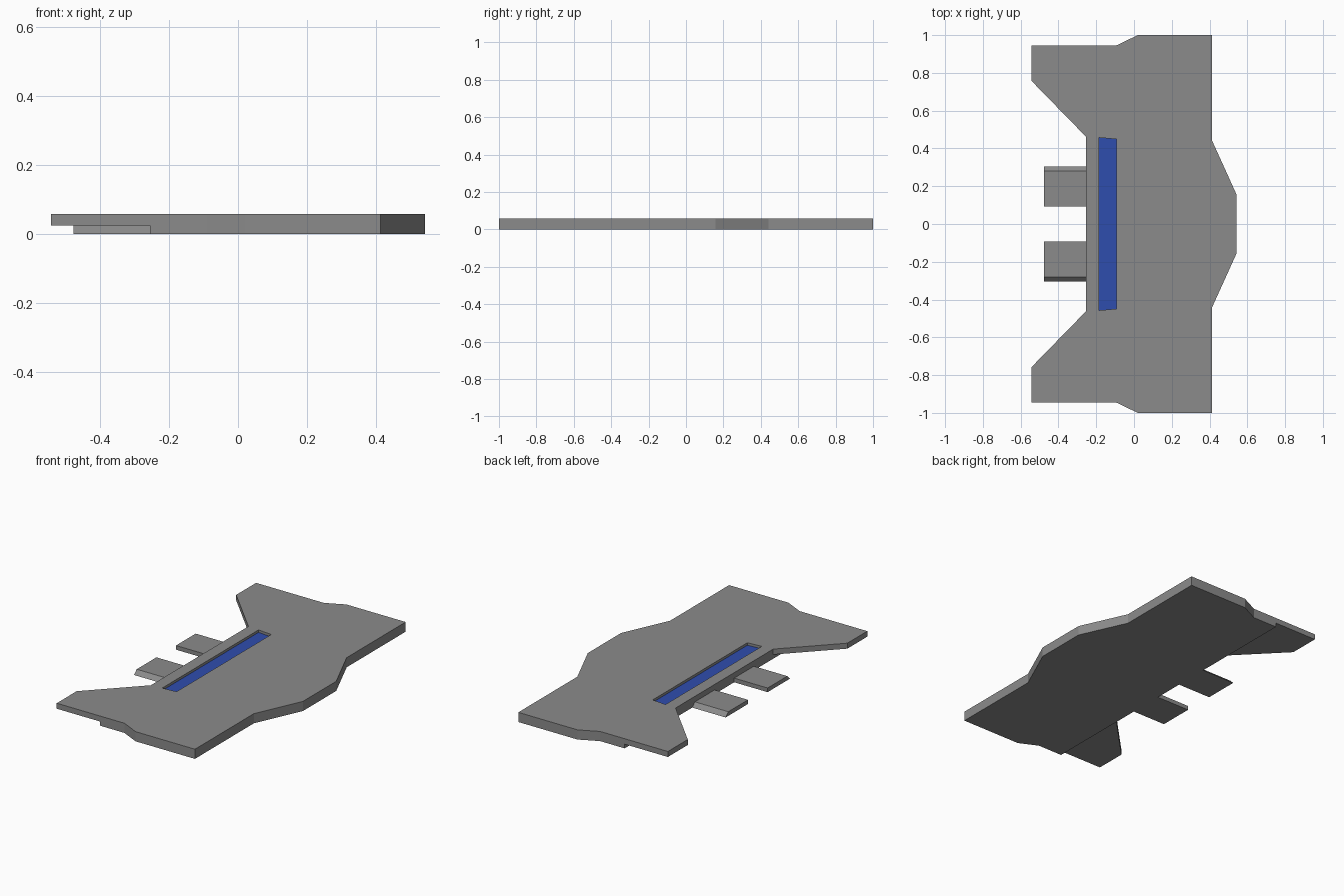
import bpy, bmesh
from mathutils import Vector

if "Cube" in bpy.data.objects:
    bpy.data.objects.remove(bpy.data.objects["Cube"])


def material(name, color):
    mat = bpy.data.materials.new(name)
    mat.diffuse_color = color
    mat.use_nodes = True
    mat.node_tree.nodes["Principled BSDF"].inputs["Base Color"].default_value = mat.diffuse_color
    return mat


def prism(name, profile, offset, mat):
    """Solid made by sweeping a closed 3D profile along an offset."""
    bm = bmesh.new()
    face = bm.faces.new([bm.verts.new(p) for p in profile])
    swept = bmesh.ops.extrude_face_region(bm, geom=[face])["geom"]
    bmesh.ops.translate(bm, vec=Vector(offset),
                        verts=[v for v in swept if isinstance(v, bmesh.types.BMVert)])
    bmesh.ops.recalc_face_normals(bm, faces=bm.faces)
    mesh = bpy.data.meshes.new(name)
    bm.to_mesh(mesh)
    bm.free()
    mesh.materials.append(mat)
    obj = bpy.data.objects.new(name, mesh)
    bpy.context.collection.objects.link(obj)
    return obj


def plate(name, half, z0, z1, mat):
    """Flat plate from the +y half of its outline, mirrored across y = 0."""
    outline = half + [(x, -y) for x, y in reversed(half)]
    return prism(name, [(x, y, z0) for x, y in outline], (0, 0, z1 - z0), mat)


def cut(target, cutter):
    mod = target.modifiers.new("cut", "BOOLEAN")
    mod.operation = "DIFFERENCE"
    mod.solver = "EXACT"
    mod.object = cutter
    bpy.context.view_layer.objects.active = target
    bpy.ops.object.modifier_apply(modifier=mod.name)
    bpy.data.objects.remove(cutter)


TOP, STEP, BACK = 0.058, 0.025, -0.255
grey = material("dark_grey", (0.26, 0.26, 0.26, 1))
blue = material("blue", (0.028, 0.075, 0.42, 1))

# Main hull plate
hull = plate("hull", [(0.542, 0.158), (0.414, 0.44), (0.414, 1.0), (0.02, 1.0),
                      (-0.092, 0.946), (-0.542, 0.946), (-0.542, 0.757),
                      (BACK, 0.463)], 0, TOP, grey)

# Thinner swept wings: remove the underside behind the step
cut(hull, plate("step_cutter", [(BACK, 1.2), (-0.8, 1.2)], -0.1, STEP, grey))

# Recessed slot with a blue floor strip
slot = [(-0.093, 0.449), (-0.184, 0.457)]
cut(hull, plate("slot_cutter", slot, 0.035, 0.1, grey))
plate("slot_strip", slot, 0.035, 0.043, blue)

# Pair of low rear tabs with a sloped outer edge
for side, name in ((1, "tab_left"), (-1, "tab_right")):
    section = [(0.093, 0), (0.305, 0), (0.28, STEP), (0.093, STEP)]
    prism(name, [(-0.477, side * y, z) for y, z in section],
          (BACK + 0.477, 0, 0), grey)
